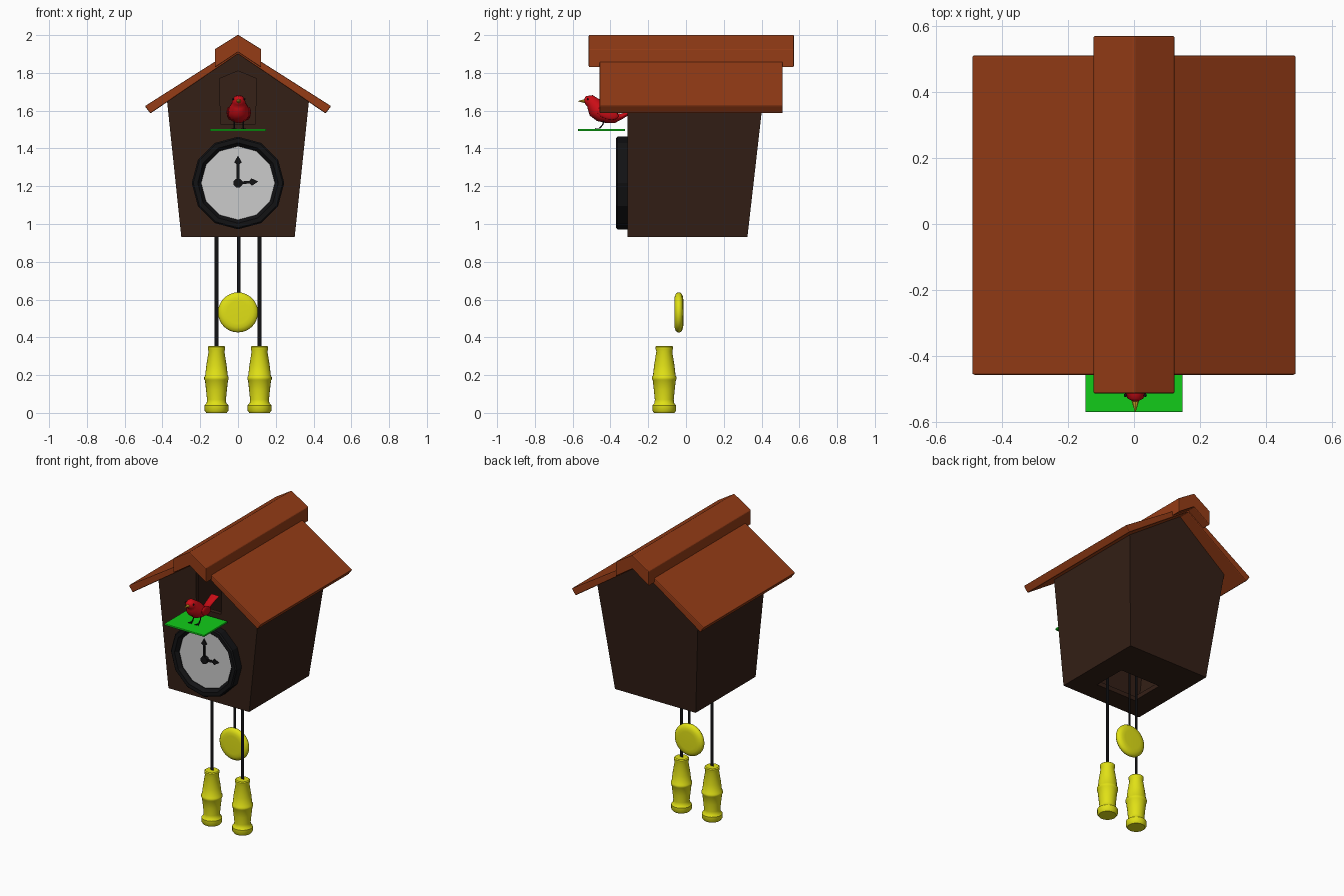
import bpy, bmesh, math
from mathutils import Vector

if "Cube" in bpy.data.objects:
    bpy.data.objects.remove(bpy.data.objects["Cube"])


def material(name, rgb):
    m = bpy.data.materials.new(name)
    m.diffuse_color = (*rgb, 1)
    m.use_nodes = True
    m.node_tree.nodes["Principled BSDF"].inputs["Base Color"].default_value = m.diffuse_color
    return m


WOOD = material("dark_wood", (.034, .014, .008))
ROOF = material("roof_wood", (.30, .045, .008))
BLACK = material("black", (.006, .006, .007))
WHITE = material("dial_white", (.8, .8, .8))
BRASS = material("brass", (.75, .75, .008))
GREEN = material("green", (.006, .6, .01))
RED = material("red", (.6, .004, .008))
BEAK = material("beak", (.8, .5, .02))


def finish(name, bm, mat, smooth=None, bevel=0):
    bmesh.ops.recalc_face_normals(bm, faces=bm.faces)
    me = bpy.data.meshes.new(name)
    bm.to_mesh(me)
    bm.free()
    ob = bpy.data.objects.new(name, me)
    bpy.context.collection.objects.link(ob)
    if mat:
        me.materials.append(mat)
    if smooth:
        bpy.ops.object.select_all(action='DESELECT')
        ob.select_set(True)
        bpy.context.view_layer.objects.active = ob
        bpy.ops.object.shade_smooth_by_angle(angle=math.radians(smooth))
    if bevel:
        b = ob.modifiers.new("bevel", 'BEVEL')
        b.width = bevel
        b.segments = 2
    return ob


def prism(name, profile, y0, y1, mat, bevel=0, lean=0):
    """Extrude an x-z profile from y0 to y1; the back leans out with height."""
    bm = bmesh.new()
    z0 = min(z for _, z in profile)
    front = [bm.verts.new((x, y0, z)) for x, z in profile]
    back = [bm.verts.new((x, y1 + lean * (z - z0), z)) for x, z in profile]
    bm.faces.new(front)
    bm.faces.new(back)
    for i in range(len(front)):
        j = (i + 1) % len(front)
        bm.faces.new((front[i], front[j], back[j], back[i]))
    return finish(name, bm, mat, bevel=bevel)


def box(name, x0, x1, y0, y1, z0, z1, mat, bevel=0):
    return prism(name, [(x0, z0), (x1, z0), (x1, z1), (x0, z1)], y0, y1, mat, bevel)


def loft(name, stations, mat, sides=16, axis=None, smooth=40):
    """Elliptical rings (x, y, z, half width, half height) along a path."""
    bm = bmesh.new()
    pts = [Vector(s[:3]) for s in stations]
    rings = []
    for i, s in enumerate(stations):
        t = Vector(axis) if axis else pts[min(i + 1, len(pts) - 1)] - pts[max(i - 1, 0)]
        n = t.cross(Vector((1, 0, 0))).normalized()
        u = n.cross(t).normalized()
        rings.append([bm.verts.new(pts[i] + u * s[3] * math.cos(a) + n * s[4] * math.sin(a))
                      for a in (2 * math.pi * k / sides for k in range(sides))])
    for a, b in zip(rings, rings[1:]):
        for k in range(sides):
            m = (k + 1) % sides
            bm.faces.new((a[k], a[m], b[m], b[k]))
    bm.faces.new(rings[0])
    bm.faces.new(rings[-1])
    return finish(name, bm, mat, smooth)


def ball(name, c, r, mat):
    bm = bmesh.new()
    bmesh.ops.create_uvsphere(bm, u_segments=16, v_segments=10, radius=1)
    for v in bm.verts:
        v.co = Vector(c) + Vector([v.co[i] * r[i] for i in range(3)])
    return finish(name, bm, mat, 60)


# House: tapered body, hollowed, with a bird doorway and an opening below
body = prism("house_body", [(-.3, .93), (.3, .93), (.376, 1.655), (0, 1.905), (-.376, 1.655)],
             -.31, .325, WOOD, lean=.114)
cutters = [
    prism("cavity_cutter", [(-.27, .96), (.27, .96), (.343, 1.635), (0, 1.86), (-.343, 1.635)],
          -.28, .295, None, lean=.114),
    prism("doorway_cutter", [(-.092, 1.53), (.092, 1.53), (.097, 1.77), (0, 1.81), (-.097, 1.77)],
          -.4, -.2, None),
    box("floor_cutter", -.15, .15, -.17, .06, .85, 1.0, None),
]
for c in cutters:
    mod = body.modifiers.new(c.name, 'BOOLEAN')
    mod.operation = 'DIFFERENCE'
    mod.solver = 'EXACT'
    mod.object = c
    c.hide_render = True
    c.hide_set(True)

# Roof slopes and ridge cap
prism("roof", [(0, 1.937), (.493, 1.624), (.464, 1.585), (0, 1.9), (-.464, 1.585), (-.493, 1.624)],
      -.458, .512, ROOF, bevel=.006)
prism("ridge_cap", [(0, 2.002), (.123, 1.925), (.123, 1.828), (0, 1.91), (-.123, 1.828), (-.123, 1.925)],
      -.515, .571, ROOF, bevel=.005)

# Clock: twelve-sided frame, dial and hands
CZ = 1.217
loft("clock_frame", [(0, y, CZ, r, r) for y, r in
                     [(-.305, .245), (-.362, .245), (-.37, .237), (-.37, .213), (-.348, .195), (-.335, .195)]],
     BLACK, 12, (0, 1, 0), None)
loft("clock_dial", [(0, -.33, CZ, .196, .196), (0, -.343, CZ, .196, .196)], WHITE, 12, (0, 1, 0), None)
loft("hand_hub", [(0, -.34, CZ, .025, .025), (0, -.364, CZ, .025, .025)], BLACK, 12, (0, 1, 0))
for name, length, deg, y in (("minute_hand", .145, 0, -.36), ("hour_hand", .107, 86, -.355)):
    a = math.radians(deg)
    shape = [(-.007, 0), (.007, 0), (.007, length - .045), (.02, length - .035), (0, length),
             (-.02, length - .035), (-.007, length - .045)]
    prism(name, [(x * math.cos(a) + z * math.sin(a), CZ - x * math.sin(a) + z * math.cos(a))
                 for x, z in shape], y - .003, y + .003, BLACK)

# Pendulum, weights and their flat straps
def strap(name, x, y, z0, z1, w):
    bm = bmesh.new()
    bm.faces.new([bm.verts.new(p) for p in
                  ((x - w, y, z0), (x + w, y, z0), (x + w, y, z1), (x - w, y, z1))])
    finish(name, bm, BLACK)


strap("pendulum_rod", .003, -.038, .62, 1.25, .009)
loft("pendulum_disc", [(0, y - .038, .532, r, r) for y, r in
                       [(-.024, .06), (-.023, .08), (-.016, .098), (-.006, .106),
                        (.006, .106), (.016, .098), (.023, .08), (.024, .06)]],
     BRASS, 32, (0, 1, 0), 60)
weight = [(.0, .054), (.012, .063), (.04, .063), (.052, .052), (.07, .05), (.12, .055), (.172, .061),
          (.178, .065), (.19, .065), (.196, .06), (.25, .054), (.325, .042), (.338, .046), (.35, .046), (.355, .04)]
for side, s in (("left", -1), ("right", 1)):
    x = .114 * s
    loft(side + "_weight", [(x, -.115, z, r, r) for z, r in weight], BRASS, 24, (0, 0, 1))
    strap(side + "_weight_strap", x, -.115, .35, 1.25, .011)

# Perch and bird
box("perch", -.148, .148, -.571, -.322, 1.492, 1.504, GREEN, .003)
BX = .004
loft("bird_body", [(BX, y, z, w, h) for y, z, w, h in [
    (-.538, 1.652, .008, .01), (-.53, 1.653, .024, .024), (-.508, 1.652, .034, .033),
    (-.49, 1.635, .038, .04), (-.472, 1.61, .052, .052), (-.445, 1.588, .059, .05),
    (-.41, 1.572, .052, .04), (-.375, 1.562, .036, .027), (-.34, 1.57, .024, .014),
    (-.295, 1.592, .026, .009), (-.25, 1.612, .03, .006)]], RED, 16, smooth=60)
loft("bird_beak", [(BX, -.532, 1.651, .013, .012), (BX, -.571, 1.65, .001, .001)], BEAK, 8)
for side, s in (("left", -1), ("right", 1)):
    wing = ball(side + "_wing", (0, 0, 0), (.012, .06, .03), RED)
    wing.location = (BX + s * .05, -.415, 1.585)
    wing.rotation_euler = (math.radians(-18), 0, math.radians(8 * s))
    ball(side + "_eye", (BX + s * .03, -.52, 1.661), (.005, .005, .005), BLACK)
    x = BX + s * .025
    loft(side + "_leg", [(x, -.435, 1.55, .004, .004), (x, -.44, 1.527, .004, .004),
                         (x, -.458, 1.506, .004, .004)], BLACK, 6)
    for k in (-1, 0, 1):
        loft(side + "_toe", [(x, -.455, 1.507, .003, .003), (x + k * .012, -.482, 1.506, .002, .002)], BLACK, 6)
